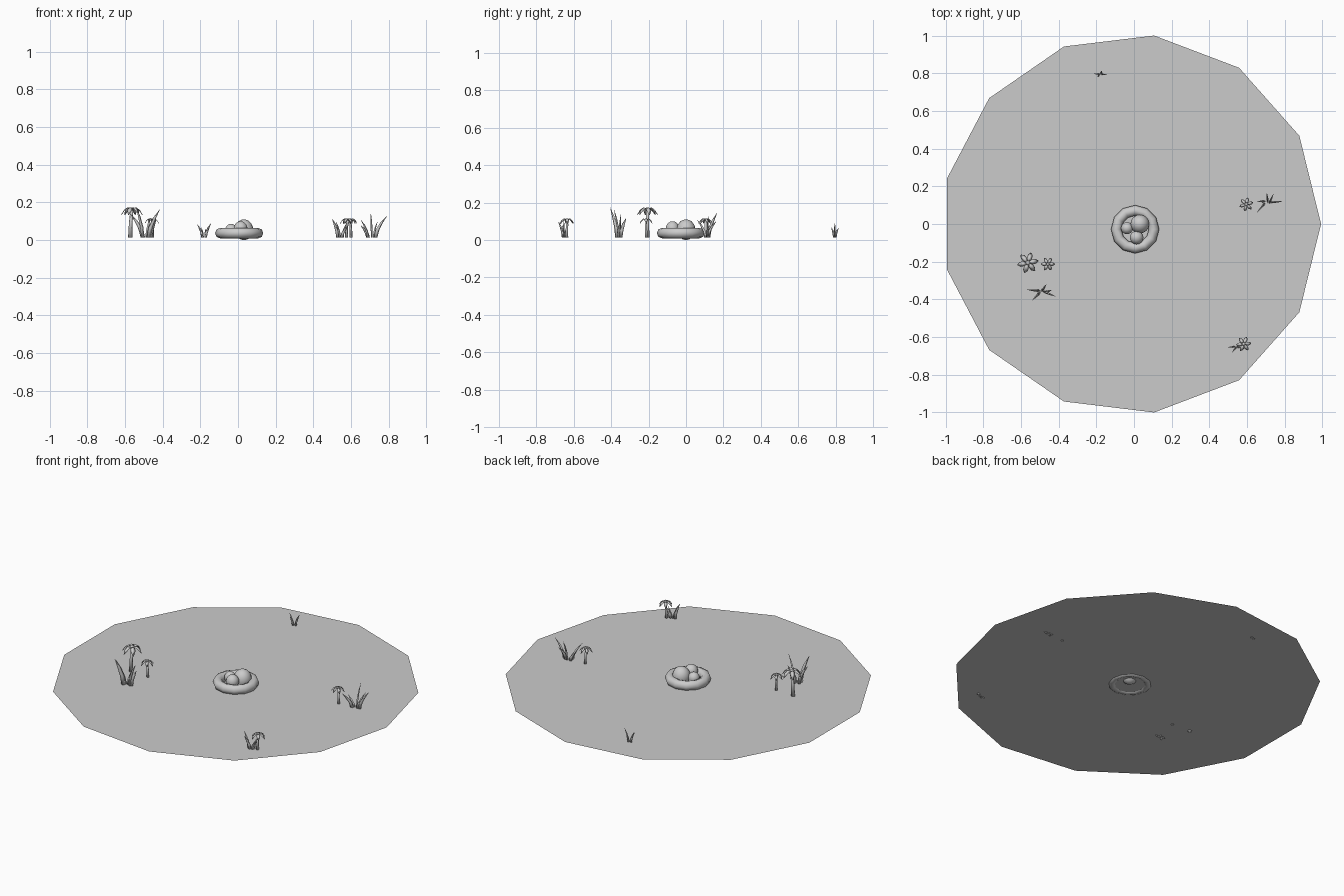
import bpy, bmesh, math
from mathutils import Vector

if "Cube" in bpy.data.objects:
    bpy.data.objects.remove(bpy.data.objects["Cube"])

GROUND_Z = 0.016


def finish(bm, name, smooth=True):
    bmesh.ops.recalc_face_normals(bm, faces=bm.faces)
    me = bpy.data.meshes.new(name)
    bm.to_mesh(me)
    bm.free()
    ob = bpy.data.objects.new(name, me)
    bpy.context.collection.objects.link(ob)
    for p in me.polygons:
        p.use_smooth = smooth
    return ob


def tube(bm, points, radii, sides=5, flat=1.0, side_dir=(1, 0)):
    """Tapered tube along points; horizontal rings, optionally flattened."""
    u = Vector((side_dir[0], side_dir[1], 0)).normalized()
    v = Vector((-u.y, u.x, 0))
    rings = []
    for p, r in zip(points, radii):
        ring = []
        for i in range(sides):
            a = 2 * math.pi * i / sides
            ring.append(bm.verts.new(Vector(p) + u * r * math.cos(a) + v * r * flat * math.sin(a)))
        rings.append(ring)
    for a, b in zip(rings, rings[1:]):
        for i in range(sides):
            j = (i + 1) % sides
            bm.faces.new((a[i], a[j], b[j], b[i]))
    bm.faces.new(rings[0][::-1])
    bm.faces.new(rings[-1])


# Ground: 13-sided flat disc
bm = bmesh.new()
R = 1.0073
bm.faces.new([bm.verts.new((R * math.cos(2 * math.pi * i / 13) - 0.0146,
                            R * math.sin(2 * math.pi * i / 13), GROUND_Z)) for i in range(13)])
ground = finish(bm, "ground", False)

# Nest ring
bpy.ops.mesh.primitive_torus_add(major_segments=12, minor_segments=8, major_radius=0.1,
                                 minor_radius=0.028, location=(0.006, -0.028, 0.037))
bpy.context.object.name = "nest"
bpy.ops.object.shade_smooth()

# Eggs: centre, horizontal radius, vertical radius
for i, (c, r, h) in enumerate([((0.031, 0.0, 0.055), 0.05, 0.055),
                               ((-0.037, -0.022, 0.053), 0.032, 0.033),
                               ((0.014, -0.072, 0.062), 0.036, 0.038)]):
    bpy.ops.mesh.primitive_uv_sphere_add(segments=16, ring_count=10, location=c)
    egg = bpy.context.object
    egg.name = f"egg_{i + 1}"
    egg.scale = (r, r, h)
    bpy.ops.object.shade_smooth()


# Flower: leaning stem, six drooping petals, small centre bud
def flower(name, x, y, r, top, lean, turn):
    bm = bmesh.new()
    hz = top - 0.012
    w = r * 0.2
    base = Vector((x - lean, y, GROUND_Z - 0.002))
    head = Vector((x, y, hz))
    mid = base.lerp(head, 0.5) + Vector((-lean * 0.3, 0, 0))
    tube(bm, [base, mid, head], [w * 1.1, w * 0.85, w * 0.7], 6)
    for k in range(6):
        a = turn + k * math.pi / 3
        d = Vector((math.cos(a), math.sin(a), 0))
        s = Vector((-d.y, d.x, 0))
        up = Vector((0, 0, 1))
        rows = []
        for t, wid, z in ((0.1, 0.09, 0.0), (0.45, 0.24, 0.1), (0.75, 0.23, -0.12), (1.0, 0.05, -0.5)):
            c = head + d * r * t + up * r * z
            rows.append([bm.verts.new(c - s * r * wid), bm.verts.new(c + up * r * 0.08),
                         bm.verts.new(c + s * r * wid), bm.verts.new(c - up * r * 0.05)])
        for p, q in zip(rows, rows[1:]):
            for i in range(4):
                bm.faces.new((p[i], p[(i + 1) % 4], q[(i + 1) % 4], q[i]))
        bm.faces.new(rows[0])
        bm.faces.new(rows[-1])
    tube(bm, [head - Vector((0, 0, r * 0.1)), head + Vector((0, 0, r * 0.1)),
              head + Vector((0, 0, r * 0.2))], [r * 0.2, r * 0.22, r * 0.1], 6)
    finish(bm, name)


flower("flower_large", -0.563, -0.206, 0.056, 0.175, 0.008, 0.2)
flower("flower_left", -0.457, -0.213, 0.037, 0.12, -0.004, 0.0)
flower("flower_right", 0.596, 0.104, 0.037, 0.12, -0.004, 0.3)
flower("flower_front", 0.582, -0.637, 0.04, 0.12, 0.006, 0.1)


# Grass tuft: blades given as base offset, tip offset and height
def grass(name, x, y, s, blades):
    bm = bmesh.new()
    for bx, by, tx, ty, h in blades:
        pts = []
        for t in (0, 0.35, 0.7, 1):
            k = t ** 1.7
            pts.append((x + bx + (tx - bx) * k, y + by + (ty - by) * k,
                        GROUND_Z - 0.002 + (h - GROUND_Z) * t))
        tube(bm, pts, [0.011 * s, 0.011 * s, 0.008 * s, 0.001], 4, 0.5, (tx - bx, ty - by))
    finish(bm, name)


grass("grass_right", 0.71, 0.115, 0.9, [(0.02, 0, 0.08, 0.005, 0.13), (0, 0.005, -0.005, 0.05, 0.145),
                                        (-0.02, -0.01, -0.058, -0.055, 0.11), (-0.02, 0.005, -0.058, 0.005, 0.08),
                                        (0.01, 0, 0.03, 0.045, 0.10)])
grass("grass_left", -0.495, -0.36, 1.1, [(0.02, 0, 0.08, -0.025, 0.165), (-0.01, 0.005, -0.075, 0.012, 0.14),
                                         (-0.01, -0.01, -0.045, -0.045, 0.175), (0.01, 0.01, 0.03, 0.04, 0.12),
                                         (0.03, 0, 0.06, 0.01, 0.11)])
grass("grass_front", 0.54, -0.652, 0.8, [(-0.01, 0, -0.04, -0.002, 0.115), (0, -0.005, -0.02, -0.03, 0.10),
                                         (0.015, 0.005, 0.035, 0.025, 0.09), (0.01, 0, 0.045, -0.01, 0.08)])
grass("grass_back", -0.18, 0.795, 0.65, [(0.008, 0, 0.037, -0.003, 0.092), (-0.008, 0, -0.036, 0.004, 0.085),
                                         (-0.005, -0.003, -0.015, -0.018, 0.07), (0.005, 0.003, 0.008, 0.02, 0.065)])
